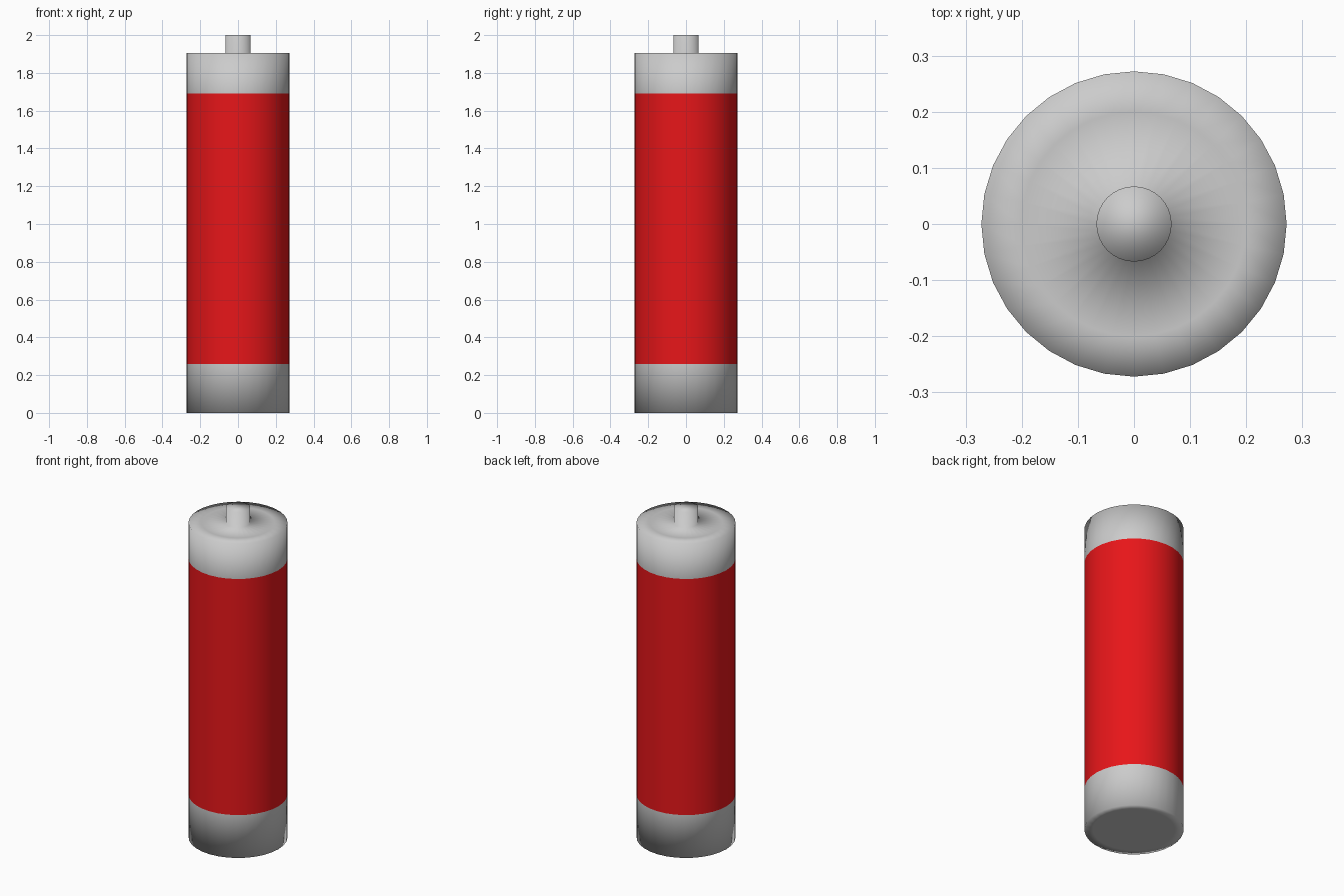
import bpy, bmesh
from math import cos, sin, tau

if "Cube" in bpy.data.objects:
    bpy.data.objects.remove(bpy.data.objects["Cube"])

SIDES = 32
R = 0.272


def lathe(name, profile, color=None, cap_start=False, cap_end=False):
    """Revolve (radius, z) points, listed bottom to top, around z."""
    bm = bmesh.new()
    rings = [[bm.verts.new((r * cos(tau * i / SIDES), r * sin(tau * i / SIDES), z))
              for i in range(SIDES)] for r, z in profile]
    for a, b in zip(rings, rings[1:]):
        for i in range(SIDES):
            j = (i + 1) % SIDES
            bm.faces.new((a[i], a[j], b[j], b[i]))
    if cap_start:
        bm.faces.new(rings[0][::-1])
    if cap_end:
        bm.faces.new(rings[-1])
    for f in bm.faces:
        f.smooth = True
    mesh = bpy.data.meshes.new(name)
    bm.to_mesh(mesh)
    bm.free()
    obj = bpy.data.objects.new(name, mesh)
    bpy.context.collection.objects.link(obj)
    if color:
        mat = bpy.data.materials.new(name)
        mat.diffuse_color = color
        mat.use_nodes = True
        mat.node_tree.nodes["Principled BSDF"].inputs["Base Color"].default_value = mat.diffuse_color
        mesh.materials.append(mat)
    return obj


# Negative end, softly shaded around its rim
lathe("bottom_cap", [(0.225, 0), (R, 0), (R, 0.26)], cap_start=True)

# Red sleeve
lathe("wrapper", [(R, 0.26), (R, 1.69)], color=(0.8, 0.008, 0.01, 1))

# Positive end with contact nub
lathe("top_cap", [(R, 1.69), (R, 1.905), (0.2, 1.905), (0.067, 1.905), (0.067, 2.0)],
      cap_end=True)
